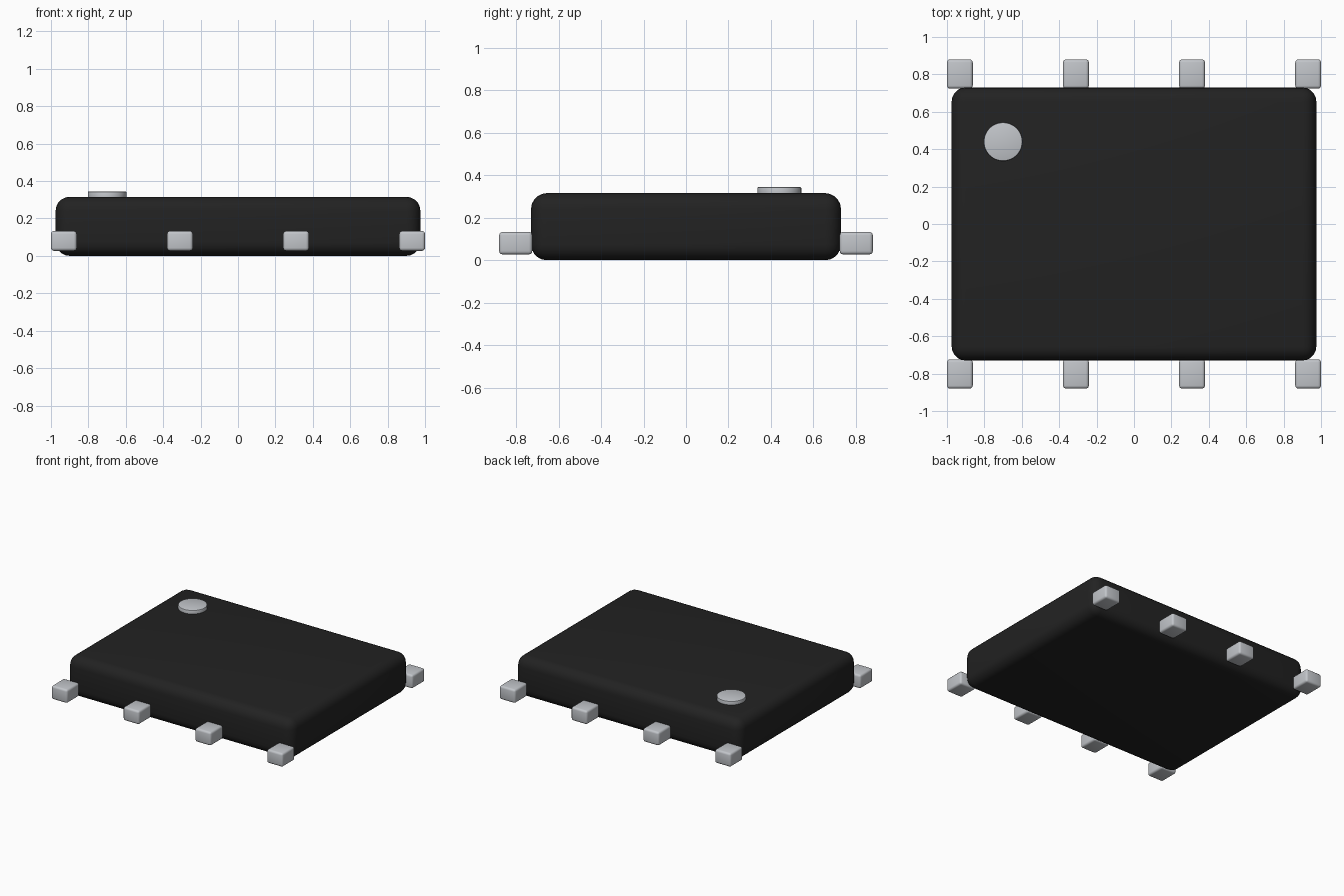
import bpy
import math

cube = bpy.data.objects.get("Cube")
if cube:
    bpy.data.objects.remove(cube, do_unlink=True)


def material(name, colour):
    mat = bpy.data.materials.new(name)
    mat.use_nodes = True
    mat.diffuse_color = colour
    mat.node_tree.nodes["Principled BSDF"].inputs["Base Color"].default_value = colour
    return mat


def finish(obj, name, mat, bevel, segments):
    """Name, colour, round and smooth a part."""
    obj.name = name
    obj.data.materials.append(mat)
    bpy.ops.object.transform_apply(location=False, rotation=False, scale=True)
    mod = obj.modifiers.new("rounded_edges", 'BEVEL')
    mod.width = bevel
    mod.segments = segments
    mod.limit_method = 'ANGLE'
    mod.angle_limit = math.radians(40)
    bpy.ops.object.modifier_apply(modifier=mod.name)
    bpy.ops.object.shade_smooth_by_angle(angle=math.radians(35))


def box(name, centre, size, mat, bevel, segments):
    bpy.ops.mesh.primitive_cube_add(size=1, location=centre)
    obj = bpy.context.object
    obj.scale = size
    finish(obj, name, mat, bevel, segments)


black = material("black_plastic", (0.016, 0.016, 0.016, 1))
silver = material("silver_metal", (0.54, 0.56, 0.59, 1))

# Rounded package body
box("body", (0, 0, 0.158), (1.95, 1.46, 0.316), black, 0.075, 5)

# Four contact pins along the front and back
for side, y in (("front", -0.802), ("back", 0.802)):
    for i in range(4):
        x = -0.931 + i * 0.6207
        box(f"{side}_pin_{i + 1}", (x, y, 0.08), (0.138, 0.156, 0.106),
            silver, 0.016, 3)

# Orientation dot on the top
bpy.ops.mesh.primitive_cylinder_add(vertices=48, radius=0.103, depth=0.05,
                                    location=(-0.70, 0.44, 0.319))
finish(bpy.context.object, "marker_dot", silver, 0.004, 2)
